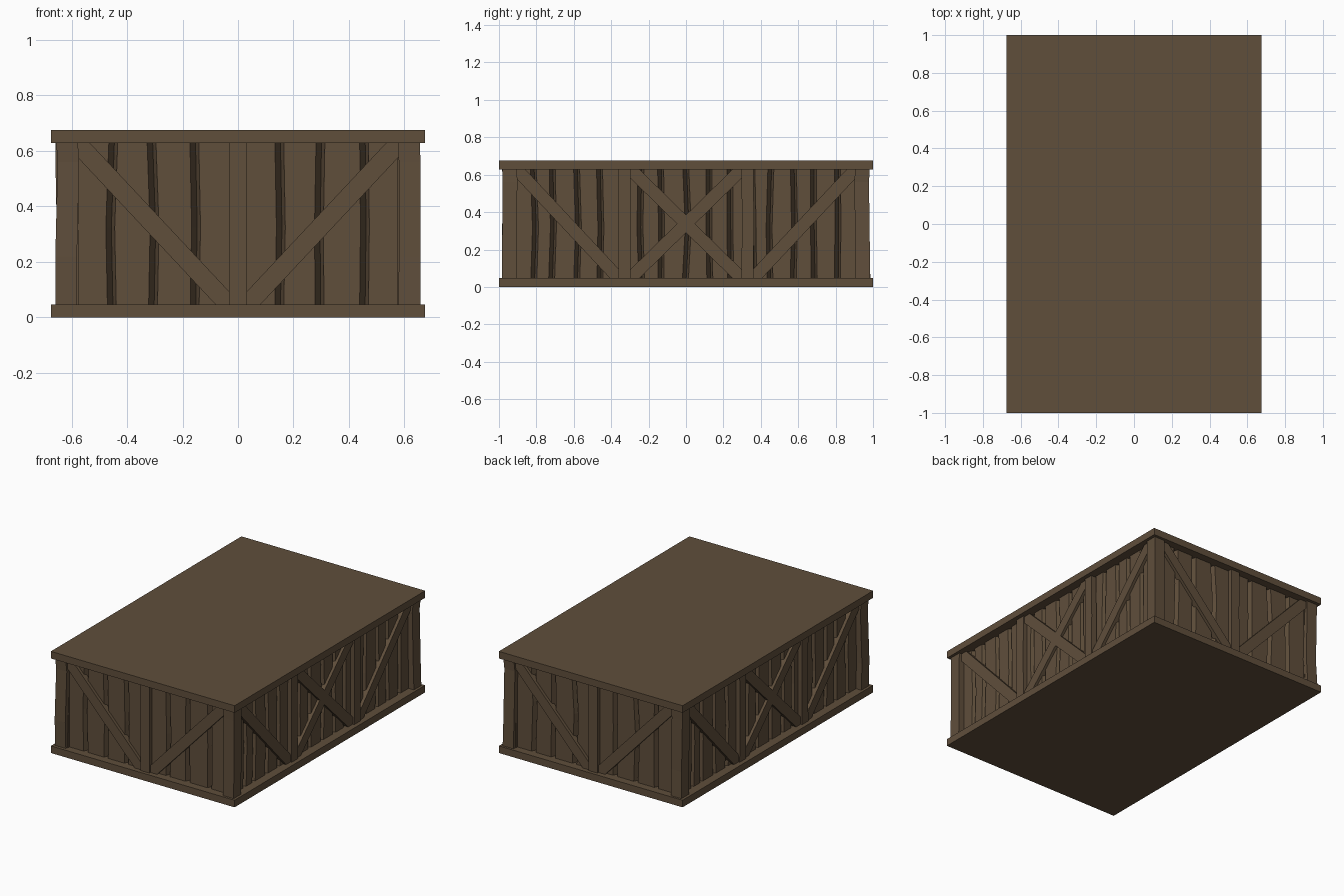
import bpy, bmesh, math, random
from mathutils import Matrix

if "Cube" in bpy.data.objects:
    bpy.data.objects.remove(bpy.data.objects["Cube"])

random.seed(4)
X, Y, H, T = 0.675, 1.0, 0.675, 0.047      # half width, half length, height, slab thickness
ZB, ZT = T - 0.004, H - T + 0.004          # framing runs slightly into the slabs

wood = bpy.data.materials.new("brown wood")
wood.diffuse_color = (0.116, 0.077, 0.044, 1)
wood.use_nodes = True
wood.node_tree.nodes["Principled BSDF"].inputs["Base Color"].default_value = wood.diffuse_color


def finish(name, bm, angle=0.0):
    bmesh.ops.recalc_face_normals(bm, faces=bm.faces)
    me = bpy.data.meshes.new(name)
    bm.to_mesh(me)
    bm.free()
    me.materials.append(wood)
    ob = bpy.data.objects.new(name, me)
    ob.matrix_world = Matrix.Rotation(angle, 4, 'Z')
    bpy.context.collection.objects.link(ob)


def loft(bm, rings):
    """Closed solid through a stack of equal-sized rings."""
    vs = [[bm.verts.new(p) for p in r] for r in rings]
    n = len(rings[0])
    for a, b in zip(vs, vs[1:]):
        for i in range(n):
            j = (i + 1) % n
            bm.faces.new((a[i], a[j], b[j], b[i]))
    bm.faces.new(vs[0])
    bm.faces.new(vs[-1])


def rect(x0, x1, y0, y1, z):
    return [(x0, y0, z), (x1, y0, z), (x1, y1, z), (x0, y1, z)]


def slab(name, z0, z1):
    bm = bmesh.new()
    loft(bm, [rect(-X, X, -Y, Y, z) for z in (z0, z1)])
    finish(name, bm)


def brace(bm, u0, u1, d0, d1, flip, c=0.048):
    """Diagonal board with ends cut to fit the frame corners."""
    pts = [(u0, ZT), (u0 + c, ZT), (u1, ZB + c), (u1, ZB), (u1 - c, ZB), (u0, ZT - c)]
    if flip:
        pts = [(u0 + u1 - u, z) for u, z in pts]
    loft(bm, [[(u, -d, z) for u, z in pts] for d in (d0, d1)])


def wall(side, angle, dist, half, seams, posts, braces):
    # bent planks meeting in V grooves
    levels = [ZB, random.uniform(0.3, 0.4), ZT]
    edges = [-half + 0.02] + seams + [half - 0.02]
    lines = []
    for e in edges:
        bend = random.uniform(-0.008, 0.012)
        lines.append([e + random.uniform(-0.005, 0.005), e + bend,
                      e + random.uniform(-0.005, 0.005)])
    front, back = dist - 0.032, dist - 0.075
    bm = bmesh.new()
    for a, b in zip(lines, lines[1:]):
        loft(bm, [[(p + 0.012, -front, z), (q - 0.02, -front, z), (q, -back, z), (p, -back, z)]
                  for p, q, z in zip(a, b, levels)])
    finish(side + " planks", bm, angle)
    # upright posts between the panels
    bm = bmesh.new()
    for p in posts:
        w = random.uniform(-0.004, 0.004)
        loft(bm, [rect(p - 0.032 + s, p + 0.032 + s, -dist + 0.003, -dist + 0.06, z)
                  for s, z in ((0, ZB), (w, 0.34), (0, ZT))])
    if posts:
        finish(side + " posts", bm, angle)
    # diagonal braces
    bm = bmesh.new()
    for i, (u0, u1, flip) in enumerate(braces):
        brace(bm, u0, u1, dist - 0.05, dist - 0.012 - 0.002 * (i % 2), flip)
    finish(side + " braces", bm, angle)


slab("bottom slab", 0, T)
slab("top slab", H - T, H)

# end walls and long walls, each repeated by a half turn
end_seams = [-0.45, -0.305, -0.15, 0, 0.15, 0.3, 0.455]
long_seams = [-0.81, -0.715, -0.58, -0.455, -0.33, -0.235, -0.13, 0.004,
              0.13, 0.24, 0.36, 0.455, 0.58, 0.69, 0.81]
for k, (a, b) in enumerate((("front", "right"), ("back", "left"))):
    wall(a, math.pi * k, 0.98, 0.65, end_seams, [0.0],
         [(-0.585, -0.03, False), (0.03, 0.585, True)])
    wall(b, math.pi * (k + 0.5), 0.65, 0.98, long_seams, [-0.328, 0.328],
         [(-0.91, -0.355, False), (-0.3, 0.3, False), (0.355, 0.91, True), (-0.3, 0.3, True)])

# slightly warped corner posts
bm = bmesh.new()
for sx in (-1, 1):
    for sy in (-1, 1):
        rings = []
        for z in (ZB, 0.22, 0.56, ZT):
            j, k = random.uniform(-0.005, 0.004), random.uniform(-0.005, 0.004)
            rings.append(rect(sx * (0.577 + j), sx * (0.655 + j),
                              sy * (0.905 + k), sy * (0.983 + k), z))
        loft(bm, rings)
finish("corner posts", bm)
